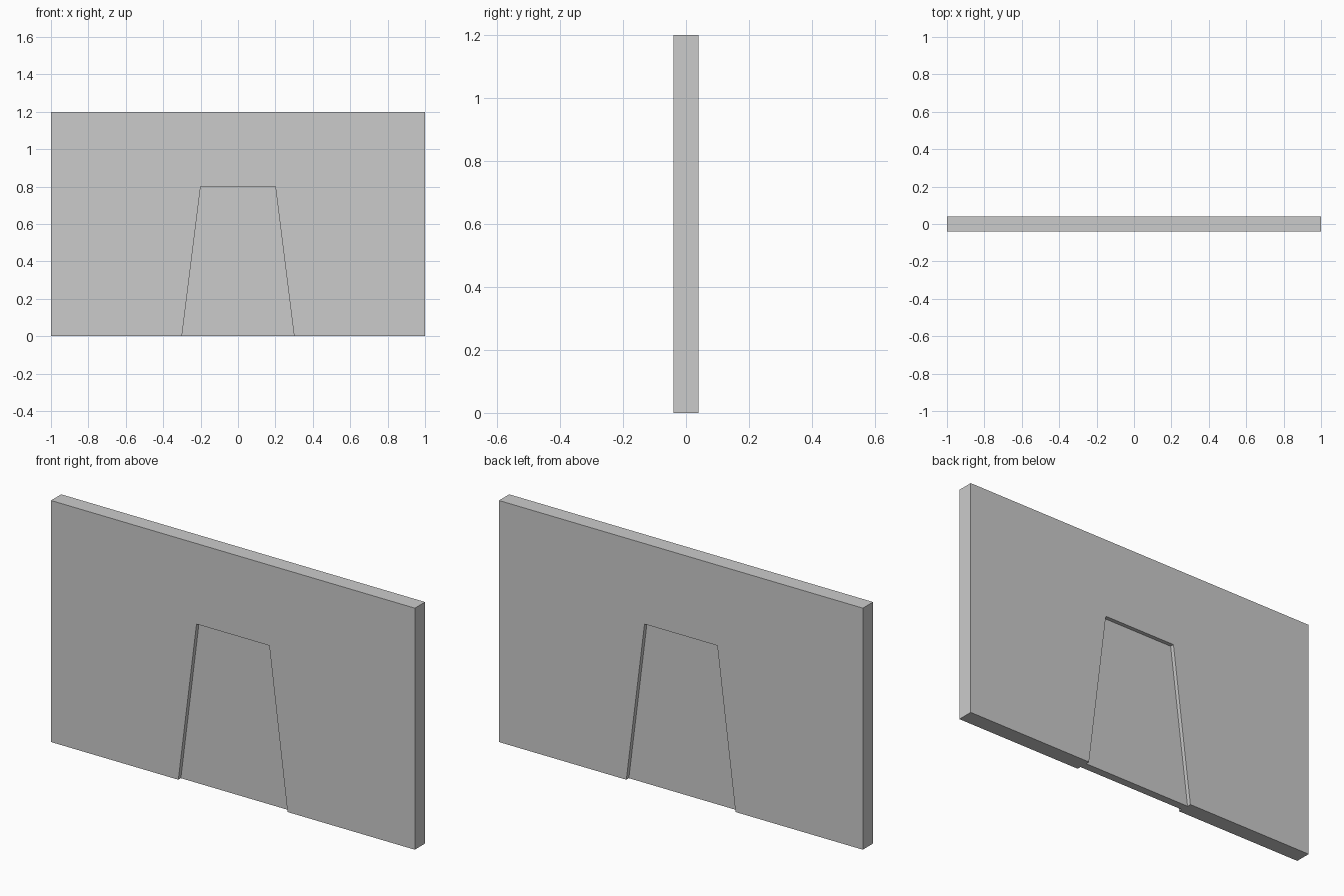
import bpy, bmesh

if "Cube" in bpy.data.objects:
    bpy.data.objects.remove(bpy.data.objects["Cube"])

THICK = 0.08     # wall thickness
RECESS = 0.02    # depth of the doorway recess on each face


def prism(name, profile, y0, y1):
    """Extrude an (x, z) profile from y0 to y1."""
    bm = bmesh.new()
    face = bm.faces.new([bm.verts.new((x, y0, z)) for x, z in profile])
    ext = bmesh.ops.extrude_face_region(bm, geom=[face])
    verts = [v for v in ext["geom"] if isinstance(v, bmesh.types.BMVert)]
    bmesh.ops.translate(bm, vec=(0, y1 - y0, 0), verts=verts)
    bmesh.ops.recalc_face_normals(bm, faces=bm.faces)
    mesh = bpy.data.meshes.new(name)
    bm.to_mesh(mesh)
    bm.free()
    obj = bpy.data.objects.new(name, mesh)
    bpy.context.collection.objects.link(obj)
    return obj


# Wall slab
wall = prism("wall", [(-1, 0), (1, 0), (1, 1.2), (-1, 1.2)], -THICK / 2, THICK / 2)

# Tapered doorway recess, front and back; the sides run on below the floor
door = [(-0.3125, -0.1), (0.3125, -0.1), (0.2, 0.8), (-0.2, 0.8)]
inner, outer = THICK / 2 - RECESS, THICK / 2 + 0.05
cutters = []
for side, s in (("front", -1), ("back", 1)):
    cutter = prism(side + "_recess_cutter", door, s * inner, s * outer)
    cutter.hide_render = True
    mod = wall.modifiers.new(side + "_recess", 'BOOLEAN')
    mod.operation = 'DIFFERENCE'
    mod.solver = 'EXACT'
    mod.object = cutter
    cutters.append(cutter)

# Apply the cuts and remove the cutters
bpy.context.view_layer.objects.active = wall
wall.select_set(True)
for mod in list(wall.modifiers):
    bpy.ops.object.modifier_apply(modifier=mod.name)
for cutter in cutters:
    bpy.data.objects.remove(cutter)
